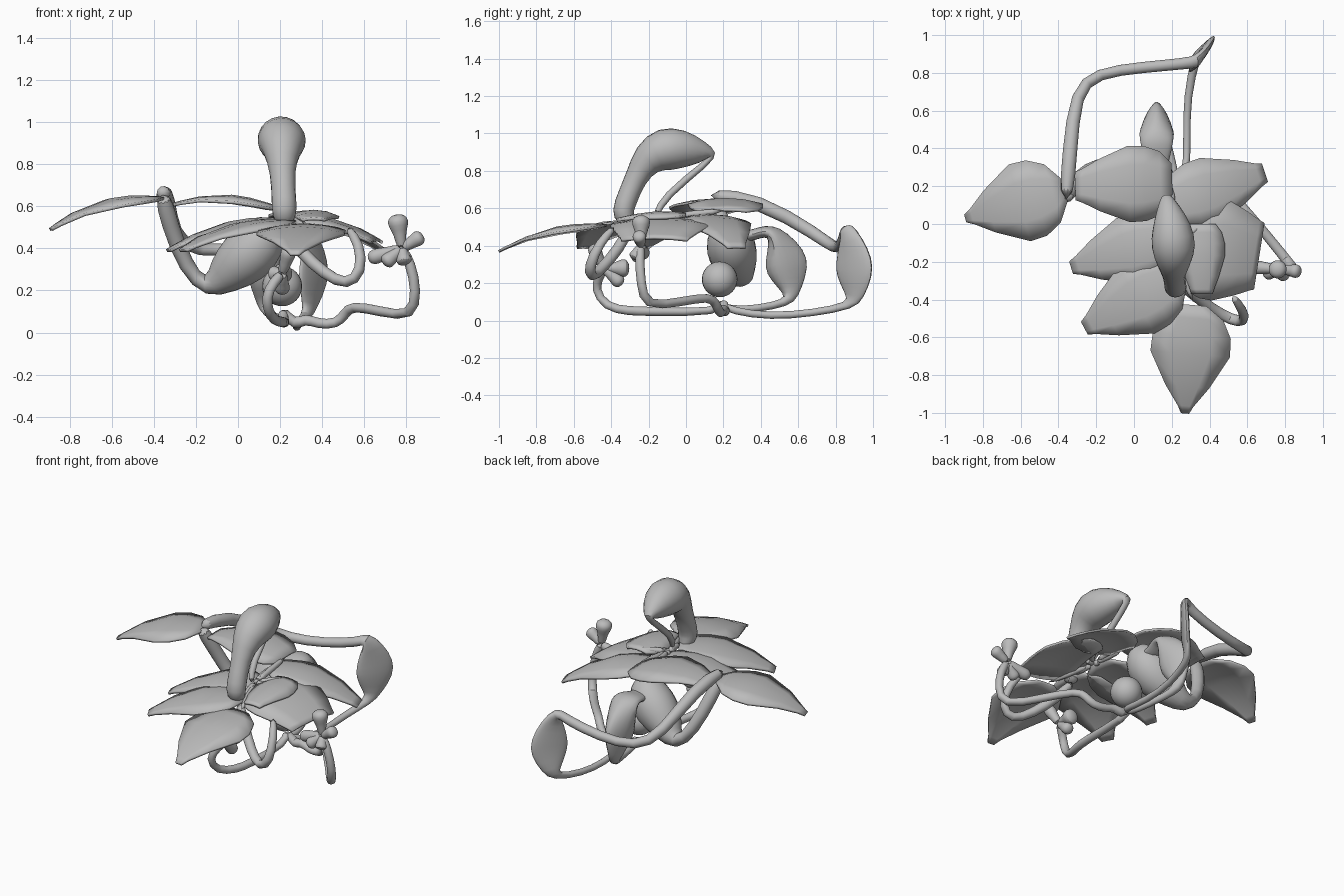
import bpy
import bmesh
import math
from mathutils import Vector

if bpy.data.objects.get("Cube"):
    bpy.data.objects.remove(bpy.data.objects["Cube"])

# One plain grey for the whole plant
grey = bpy.data.materials.new("plain_grey")
grey.use_nodes = True
grey.diffuse_color = (0.5, 0.5, 0.5, 1)
grey.node_tree.nodes["Principled BSDF"].inputs["Base Color"].default_value = grey.diffuse_color


def finish(name, bm, subdivide=True, thickness=0.0, angle=60):
    """Turn a bmesh into a shaded object with its modifiers."""
    bmesh.ops.recalc_face_normals(bm, faces=bm.faces)
    mesh = bpy.data.meshes.new(name)
    bm.to_mesh(mesh)
    bm.free()
    mesh.materials.append(grey)
    obj = bpy.data.objects.new(name, mesh)
    bpy.context.collection.objects.link(obj)
    if thickness:
        solid = obj.modifiers.new("thickness", "SOLIDIFY")
        solid.thickness = thickness
        solid.offset = 0
    if subdivide:
        obj.modifiers.new("rounding", "SUBSURF").levels = 1
        obj.modifiers["rounding"].render_levels = 1
    bpy.ops.object.select_all(action="DESELECT")
    bpy.context.view_layer.objects.active = obj
    obj.select_set(True)
    bpy.ops.object.shade_smooth_by_angle(angle=math.radians(angle))
    return obj


def tube(name, path, flat=Vector((1, 0, 0)), taper=0.0, sides=10):
    """Loft rings along (x, y, z, radius) points given in hundredths.
    A fifth value gives the ring its own half width along the flat direction,
    and taper narrows such rings towards their outer edge."""
    centres = [Vector(p[:3]) / 100 for p in path]
    last = len(path) - 1
    bm = bmesh.new()
    rings = []
    tangent = side = None
    for i, (centre, point) in enumerate(zip(centres, path)):
        radius = point[3] / 95
        before = centre - centres[i - 1] if i else centres[1] - centre
        after = centres[i + 1] - centre if i < last else before
        new = (before.normalized() + after.normalized()).normalized()
        if side is None:
            side = new.orthogonal().normalized()
        else:
            side = tangent.rotation_difference(new) @ side
        tangent = new
        up = tangent.cross(side)
        ring = []
        for k in range(sides):
            a = math.tau * k / sides
            offset = (side * math.cos(a) + up * math.sin(a)) * radius
            if len(point) > 4:
                outward = offset.dot(flat.cross(Vector((0, 0, 1)))) / radius
                keep = point[4] / point[3] * (1 - taper * outward)
                offset -= flat * offset.dot(flat) * (1 - keep)
            ring.append(bm.verts.new(centre + offset))
        rings.append(ring)
    for low, high in zip(rings, rings[1:]):
        for k in range(sides):
            j = (k + 1) % sides
            bm.faces.new((low[k], low[j], high[j], high[k]))
    bm.faces.new(rings[0])
    bm.faces.new(rings[-1])
    return finish(name, bm)


# Half width of a leaf along its length
LEAF_PROFILE = ((0, .3), (.12, .76), (.28, .98), (.45, 1), (.75, .55), (.93, .2), (1, .1))


def leaf(name, base, tip, half, arch=4, blunt=0.0):
    """Thin arched blade from base to tip, sizes in hundredths."""
    base, tip = Vector(base) / 100, Vector(tip) / 100
    along = tip - base
    across = Vector((-along.y, along.x, 0)).normalized() * half / 100
    bm = bmesh.new()
    rows = []
    for t, w in LEAF_PROFILE:
        w = blunt + (1 - blunt) * w
        middle = base + along * t
        middle.z += arch / 100 * math.sin(math.pi * t)
        row = []
        for s in (-1, -.5, 0, .5, 1):
            droop = Vector((0, 0, -.03 * (s * w) ** 2))
            row.append(bm.verts.new(middle + across * s * w + droop))
        rows.append(row)
    for a, b in zip(rows, rows[1:]):
        for k in range(len(a) - 1):
            bm.faces.new((a[k], a[k + 1], b[k + 1], b[k]))
    return finish(name, bm, subdivide=False, thickness=0.014, angle=40)


# Leaves, each with a short stalk to the crown
leaves = {
    "left_leaf": ((-37, 18, 64), (-89, 3, 49), 21, 6, 0),
    "back_leaf": ((20, 22, 59), (-31, 20, 61), 20, 5, .3),
    "back_left_leaf": ((17, 10, 56), (69, 27, 39), 18, 6, .2),
    "middle_right_leaf": ((20, -7, 54), (-33, -23, 39), 18, 5, .1),
    "front_right_leaf": ((24, -28, 53), (-26, -55, 39), 20, 5, .1),
    "front_leaf": ((32, -43, 51), (27, -100, 37), 21, 5, 0),
    "inner_leaf": ((36, 0, 57), (36, -37, 54), 12, 2, .4),
    "side_leaf": ((28, -11, 54), (66, -17, 44), 27, 4, .62),
}
crown = (21, -12, 55, 2.5)
for name, (base, tip, half, arch, blunt) in leaves.items():
    leaf(name, base, tip, half, arch, blunt)
    if name != "left_leaf":
        tube(name + "_stalk", [crown, (*base, 1.6)])

# Tall hooded pod arching over the crown
tube("hooded_pod", [
    (22, -29, 50, 3), (22, -34, 56, 6), (22, -33, 62, 6), (21, -27, 76, 5.5),
    (21, -21, 87, 9), (21, -12, 92, 12.5), (20, -1, 92, 10.5), (18, 9, 90, 6),
    (17, 15, 89, 2.5), (17, 12, 85, 2), (18, -12, 66, 2), (21, -16, 56, 2)])

# Large pitcher hanging from the left leaf
tube("large_pitcher", [
    (-36, 13, 66, 4.2), (-33, 20, 53, 4), (-25, 29, 31, 4), (-15, 31, 20, 4.5),
    (-7, 28, 27, 9.5), (3, 25, 35, 14), (12, 23, 44, 13), (16, 20, 54, 6)])

# Slim pitcher at the back with a broad lip, narrowing to an outer keel
tube("slim_pitcher", [
    (14, 24, 45, 3), (12, 34, 45, 3, 7), (12, 39, 47, 3, 8), (12, 45, 48, 3.5, 9),
    (12, 49, 44, 6, 9), (12, 53, 35, 11, 8), (12, 54, 27, 12, 7), (12, 56, 17, 6, 4),
    (13, 56, 11, 3), (16, 48, 8, 2), (22, 28, 5, 2), (21, 19, 8, 2)],
    flat=Vector((-1, 0, 0)), taper=.5)

# Long vine carrying a flat blade
tube("long_vine", [
    (-36, 12, 67, 4), (-34, 38, 65, 4), (-31, 70, 46, 3.5), (-20, 80, 38, 3),
    (5, 83, 40, 3), (28, 85, 46, 3), (33, 86, 50, 3.5), (35, 88, 42, 8, 2),
    (36, 90, 32, 12, 2.4), (36, 90, 24, 12, 2.4), (34, 90, 13, 6, 2), (33, 89, 8, 2.5),
    (28, 68, 4, 2), (28, 45, 2, 2), (28, 25, 5, 2), (21, 18, 9, 2)],
    flat=Vector((.82, -.57, 0)))

# Round bulb under the crown
ball = bmesh.new()
bmesh.ops.create_uvsphere(ball, u_segments=24, v_segments=16, radius=0.095)
bmesh.ops.translate(ball, verts=ball.verts, vec=(.21, .18, .22))
finish("round_bulb", ball, subdivide=False)

# Creeping tendrils from the bulb
tube("side_tendril", [
    (21, 20, 11, 2.5), (27, 21, 3, 3), (32, 20, 7, 2.5), (38, 19, 4, 2.5),
    (47, 18, 4, 2.5), (51, 16, 9, 2.5), (54, 13, 13, 2.5), (68, -3, 10, 2.5),
    (83, -22, 7, 2.8), (85, -24, 20, 2.5), (82, -25, 33, 2.5), (78, -24, 40, 2.5)])
tube("front_tendril", [
    (21, 20, 11, 2.5), (22, 18, 4, 2.5), (22, -20, 5, 2.5), (20, -30, 5, 2.5),
    (15, -43, 7, 2.5), (13, -49, 17, 2.5), (17, -46, 24, 2.5), (21, -44, 28, 2.5)])
tube("looping_stem", [
    (22, -30, 50, 3), (30, -36, 38, 3), (41, -45, 28, 3), (52, -51, 22, 3),
    (59, -52, 29, 3), (58, -46, 42, 2.5), (52, -38, 50, 2)])

# Rounded fingers at the tendril ends
clusters = {
    "side_finger": ((78, -24, 40), [(76, -24, 53), (86, -25, 45), (65, -23, 36),
                                    (71, -26, 34), (79, -27, 34)]),
    "front_finger": ((21, -44, 28), [(21, -33, 28), (21, -36, 21), (24, -49, 38),
                                     (17, -40, 28)]),
}
for name, (root, tips) in clusters.items():
    for number, end in enumerate(tips, 1):
        a, b = Vector(root), Vector(end)
        size = 5 if number == 1 else 3.7
        shape = ((0, 2.6), (.5, 2.7), (.85, size), (1.1, size), (1.25, size * .4))
        tube(f"{name}_{number}", [(*a.lerp(b, t), r) for t, r in shape])
